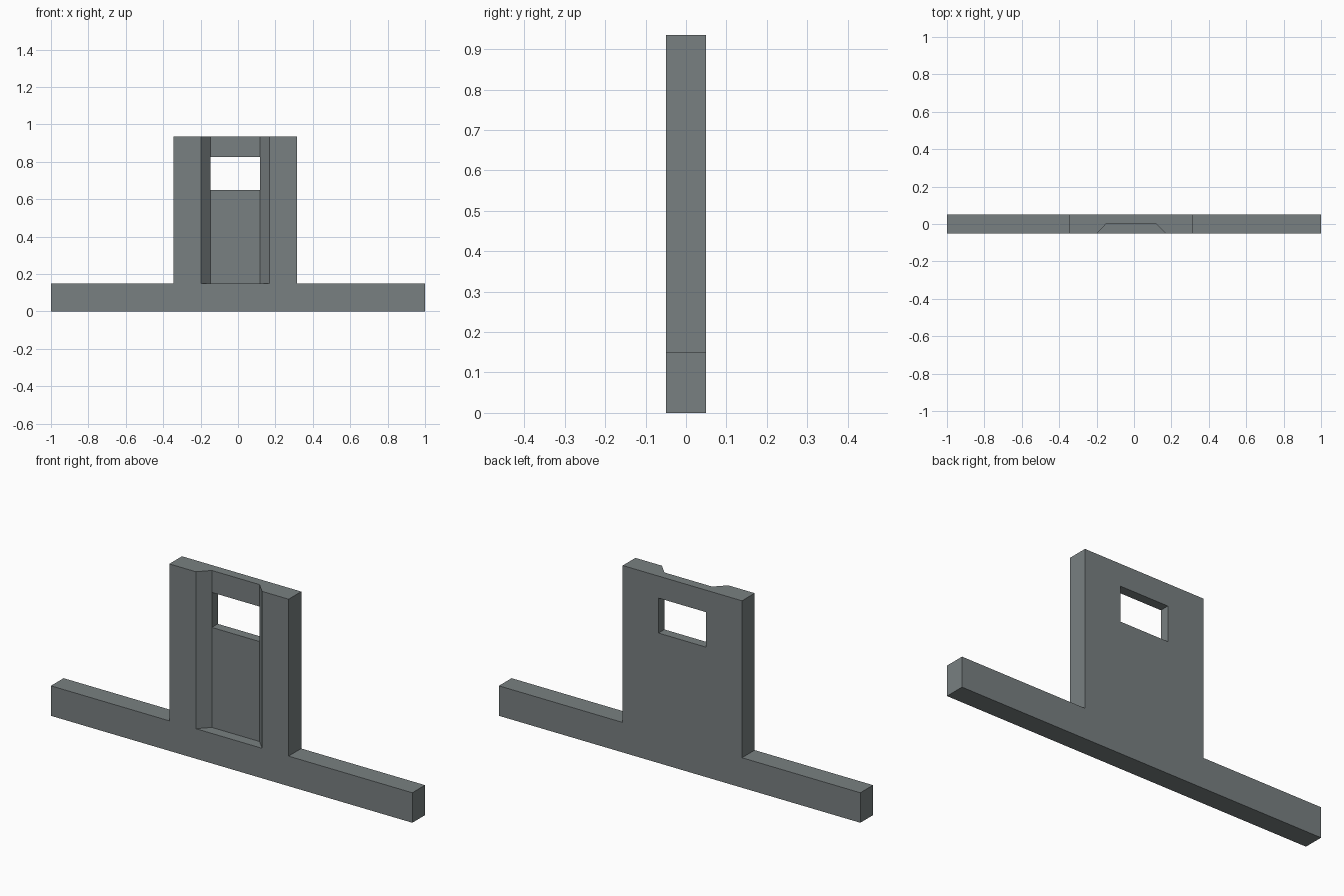
import bpy
import bmesh
from mathutils import Vector

if "Cube" in bpy.data.objects:
    bpy.data.objects.remove(bpy.data.objects["Cube"])

FRONT, BACK = -0.05, 0.05


def prism(name, profile, offset):
    """Solid made by sweeping a flat outline along an offset."""
    bm = bmesh.new()
    face = bm.faces.new([bm.verts.new(p) for p in profile])
    swept = bmesh.ops.extrude_face_region(bm, geom=[face])["geom"]
    verts = [v for v in swept if isinstance(v, bmesh.types.BMVert)]
    bmesh.ops.translate(bm, verts=verts, vec=Vector(offset))
    bmesh.ops.recalc_face_normals(bm, faces=bm.faces)
    mesh = bpy.data.meshes.new(name)
    bm.to_mesh(mesh)
    bm.free()
    obj = bpy.data.objects.new(name, mesh)
    bpy.context.collection.objects.link(obj)
    return obj


def cut(target, cutter):
    """Subtract a cutter, then remove it."""
    mod = target.modifiers.new("cut", 'BOOLEAN')
    mod.operation = 'DIFFERENCE'
    mod.solver = 'EXACT'
    mod.object = cutter
    bpy.context.view_layer.objects.active = target
    bpy.ops.object.modifier_apply(modifier=mod.name)
    bpy.data.objects.remove(cutter)


# Long foot bar and upright plate in one outline
outline = [(-1, 0), (1, 0), (1, 0.15), (0.315, 0.15), (0.315, 0.935),
           (-0.345, 0.935), (-0.345, 0.15), (-1, 0.15)]
plate = prism("upright_plate", [(x, FRONT, z) for x, z in outline],
              (0, BACK - FRONT, 0))

# Window through the plate
window = [(-0.147, 0.65), (0.117, 0.65), (0.117, 0.825), (-0.147, 0.825)]
cut(plate, prism("window_cutter", [(x, -0.2, z) for x, z in window], (0, 0.4, 0)))

# Slanted-sided channel down the front, open at the top
channel = [(-0.247, -0.1), (0.217, -0.1), (0.117, 0.003), (-0.147, 0.003)]
cut(plate, prism("channel_cutter", [(x, y, 0.15) for x, y in channel], (0, 0, 1)))

# Grey finish
grey = bpy.data.materials.new("slate_grey")
grey.diffuse_color = (0.19, 0.216, 0.22, 1)
grey.use_nodes = True
grey.node_tree.nodes["Principled BSDF"].inputs["Base Color"].default_value = grey.diffuse_color
plate.data.materials.clear()
plate.data.materials.append(grey)
for poly in plate.data.polygons:
    poly.material_index = 0
    poly.use_smooth = False
